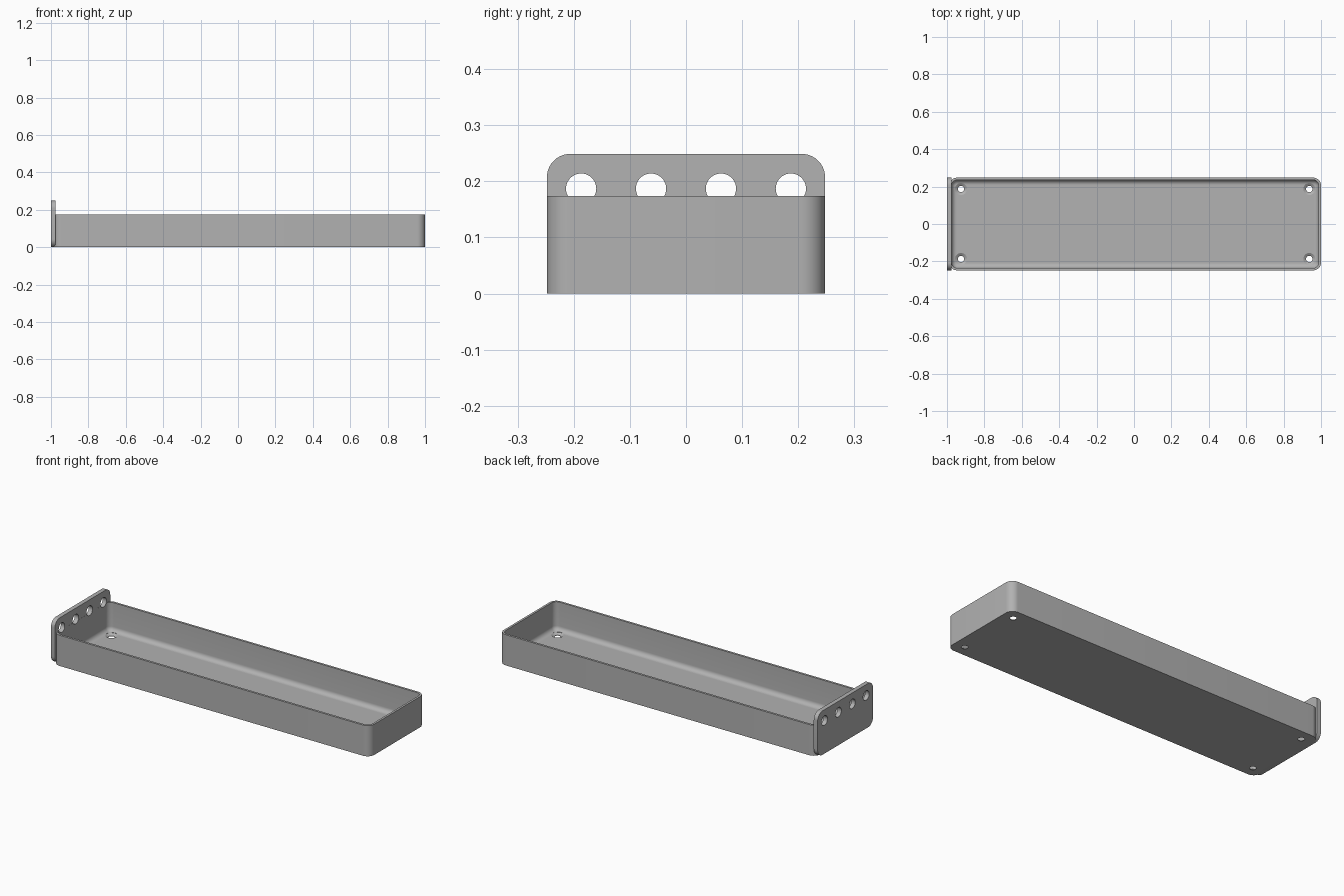
import bpy, bmesh
from math import sin, cos, pi, radians
from mathutils import Matrix

cube = bpy.data.objects.get("Cube")
if cube:
    bpy.data.objects.remove(cube, do_unlink=True)

grey = bpy.data.materials.new("plain grey")
grey.use_nodes = True
tone = (0.445, 0.445, 0.445, 1)
grey.diffuse_color = tone
grey.node_tree.nodes["Principled BSDF"].inputs["Base Color"].default_value = tone


def rounded_rect(half_u, half_v, r, steps=10):
    """Outline points, counter-clockwise, with rounded corners."""
    pts = []
    for k, (su, sv) in enumerate([(1, 1), (-1, 1), (-1, -1), (1, -1)]):
        for i in range(steps + 1):
            a = (k + i / steps) * pi / 2
            pts.append((su * (half_u - r) + r * cos(a), sv * (half_v - r) + r * sin(a)))
    return pts


def circle(r, n=40):
    return [(r * cos(2 * pi * i / n), r * sin(2 * pi * i / n)) for i in range(n)]


def loft(bm, rings, matrix):
    """Skin (outline, height) rings and cap both ends."""
    loops = [[bm.verts.new(matrix @ Matrix.Translation((u, v, h)).translation)
              for u, v in outline] for outline, h in rings]
    for a, b in zip(loops, loops[1:]):
        n = len(a)
        for i in range(n):
            j = (i + 1) % n
            bm.faces.new((a[i], a[j], b[j], b[i]))
    bm.faces.new(loops[0][::-1])
    bm.faces.new(loops[-1])


def make(name, bm):
    bmesh.ops.recalc_face_normals(bm, faces=bm.faces)
    mesh = bpy.data.meshes.new(name)
    bm.to_mesh(mesh)
    bm.free()
    mesh.materials.append(grey)
    ob = bpy.data.objects.new(name, mesh)
    bpy.context.collection.objects.link(ob)
    return ob


def activate(ob):
    bpy.ops.object.select_all(action='DESELECT')
    ob.select_set(True)
    bpy.context.view_layer.objects.active = ob


def cut(ob, cutter):
    mod = ob.modifiers.new("holes", 'BOOLEAN')
    mod.operation, mod.solver, mod.object = 'DIFFERENCE', 'EXACT', cutter
    activate(ob)
    bpy.ops.object.modifier_apply(modifier=mod.name)


# Tray: outer shell, rim, inner wall, rounded floor edge
MID, HX, HY, TOP, R = 0.00625, 0.99375, 0.248, 0.174, 0.042
WALL, FLOOR, FILLET = 0.0125, 0.0125, 0.026
rings = [(rounded_rect(HX, HY, R), 0), (rounded_rect(HX, HY, R), TOP)]
inner_r = R - WALL
rings.append((rounded_rect(HX - WALL, HY - WALL, inner_r), TOP))
for i in range(9):
    a = i / 8 * pi / 2
    inset = FILLET * (1 - cos(a))
    rings.append((rounded_rect(HX - WALL - inset, HY - WALL - inset, inner_r - inset),
                  FLOOR + FILLET * (1 - sin(a))))
bm = bmesh.new()
loft(bm, rings, Matrix.Translation((MID, 0, 0)))
tray = make("tray", bm)

# End plate: upright rounded slab, local u -> y, v -> z, height -> x
to_yz = Matrix(((0, 0, 1, 0), (1, 0, 0, 0), (0, 1, 0, 0), (0, 0, 0, 1)))
PLATE_H = 0.249
slab = rounded_rect(HY, PLATE_H / 2, R)
bm = bmesh.new()
loft(bm, [(slab, -1), (slab, -0.9755)], Matrix.Translation((0, 0, PLATE_H / 2)) @ to_yz)
plate = make("end_plate", bm)

# Row of round holes through the plate and the rim behind it
bm = bmesh.new()
for k in (-3, -1, 1, 3):
    loft(bm, [(circle(0.027), -1.05), (circle(0.027), -0.95)],
         Matrix.Translation((0, k * 0.0623, 0.187)) @ to_yz)
plate_cutter = make("plate_hole_cutter", bm)

# Countersunk screw holes in the four floor corners
bm = bmesh.new()
for sx in (-1, 1):
    for sy in (-1, 1):
        loft(bm, [(circle(0.017), -0.02), (circle(0.017), 0.003),
                  (circle(0.032), FLOOR), (circle(0.032), 0.06)],
             Matrix.Translation((MID + sx * 0.931, sy * 0.187, 0)))
floor_cutter = make("floor_hole_cutter", bm)

cut(plate, plate_cutter)
cut(tray, plate_cutter)
cut(tray, floor_cutter)
for helper in (plate_cutter, floor_cutter):
    bpy.data.objects.remove(helper, do_unlink=True)

for ob in (tray, plate):
    activate(ob)
    bpy.ops.object.shade_smooth_by_angle(angle=radians(30))
